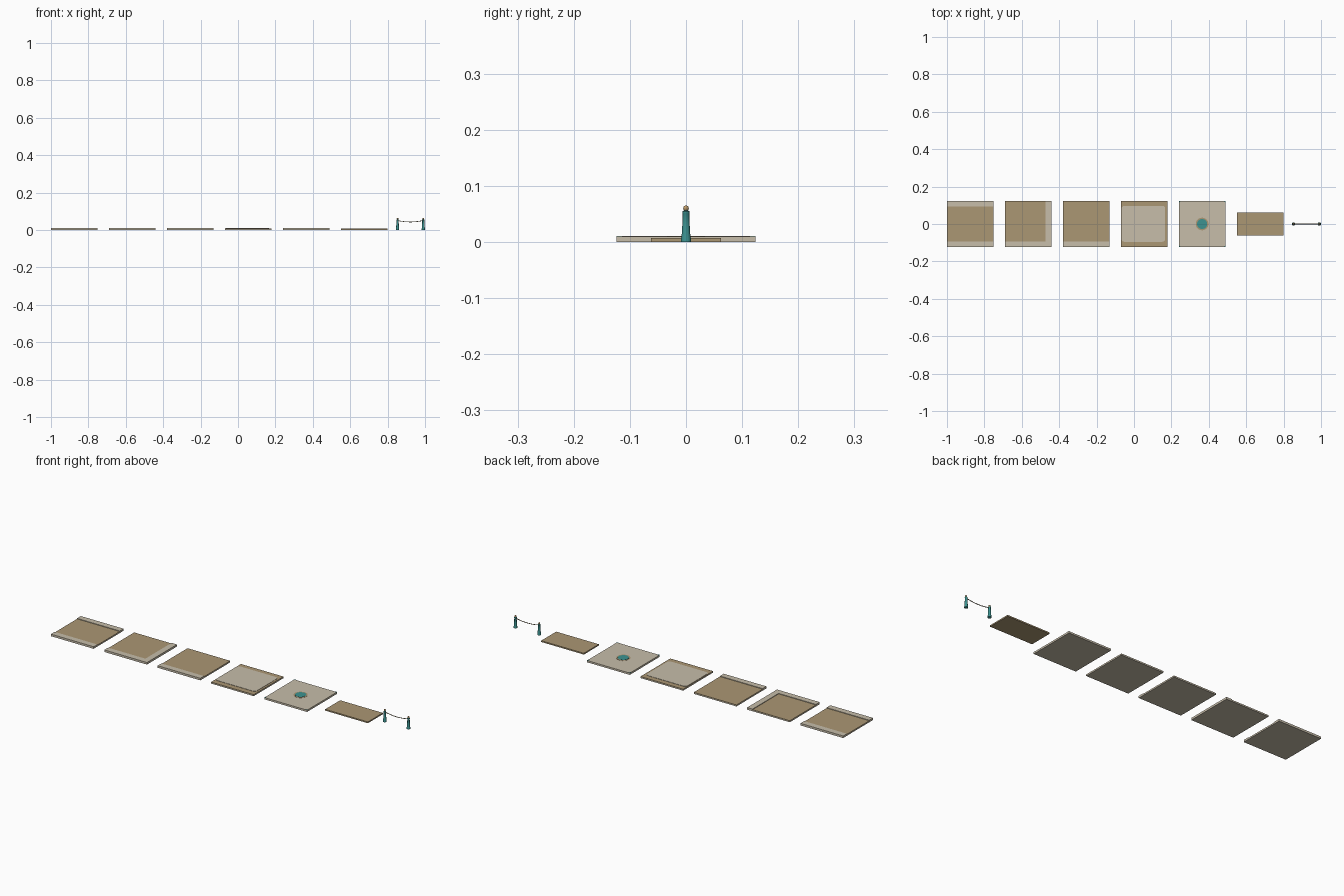
import bpy, bmesh, math

if "Cube" in bpy.data.objects:
    bpy.data.objects.remove(bpy.data.objects["Cube"])


def material(name, r, g, b):
    m = bpy.data.materials.new(name)
    m.diffuse_color = (r, g, b, 1)
    m.use_nodes = True
    m.node_tree.nodes["Principled BSDF"].inputs["Base Color"].default_value = m.diffuse_color
    return m


STONE = material("pale stone", .57, .51, .40)
SAND = material("sand brown", .41, .31, .175)
TEAL = material("teal", .045, .29, .28)
GOLD = material("warm gold", .52, .33, .14)
ROPE = material("rope tan", .42, .35, .22)

HALF = .124      # half a tile
KERB = .031      # kerb width
ROAD_Z = .008    # road surface
TOP_Z = .011     # kerb surface


def finish(name, bm, mat, smooth=False):
    bmesh.ops.recalc_face_normals(bm, faces=bm.faces)
    me = bpy.data.meshes.new(name)
    bm.to_mesh(me)
    bm.free()
    me.materials.append(mat)
    ob = bpy.data.objects.new(name, me)
    bpy.context.collection.objects.link(ob)
    if smooth:
        bpy.context.view_layer.objects.active = ob
        ob.select_set(True)
        bpy.ops.object.shade_smooth_by_angle(angle=math.radians(35))
        ob.select_set(False)
    return ob


def prism(name, points, z0, z1, mat):
    bm = bmesh.new()
    face = bm.faces.new([bm.verts.new((x, y, z0)) for x, y in points])
    ext = bmesh.ops.extrude_face_region(bm, geom=[face], use_keep_orig=True)
    for v in ext["geom"]:
        if isinstance(v, bmesh.types.BMVert):
            v.co.z = z1
    return finish(name, bm, mat)


def box(name, x0, x1, y0, y1, z0, z1, mat):
    return prism(name, [(x0, y0), (x1, y0), (x1, y1), (x0, y1)], z0, z1, mat)


def circle(cx, cy, r, n=24):
    return [(cx + r * math.cos(math.tau * i / n), cy + r * math.sin(math.tau * i / n))
            for i in range(n)]


def rounded(x0, x1, y0, y1, r, n=5):
    pts = []
    for k, (cx, cy) in enumerate([(x1 - r, y1 - r), (x0 + r, y1 - r),
                                  (x0 + r, y0 + r), (x1 - r, y0 + r)]):
        for i in range(n + 1):
            a = math.pi / 2 * (k + i / n)
            pts.append((cx + r * math.cos(a), cy + r * math.sin(a)))
    return pts


def road_tile(name, cx, sides):
    """Stone slab, sand road on top, raised kerbs on the listed sides."""
    x0, x1, y0, y1 = cx - HALF, cx + HALF, -HALF, HALF
    rx1 = x1 - KERB if "right" in sides else x1
    ry0 = y0 + KERB if "front" in sides else y0
    ry1 = y1 - KERB if "back" in sides else y1
    box(name + "_slab", x0, x1, y0, y1, 0, .006, STONE)
    box(name + "_road", x0, rx1, ry0, ry1, .006, ROAD_Z, SAND)
    if "front" in sides:
        box(name + "_front_kerb", x0, x1, y0, ry0, .006, TOP_Z, STONE)
    if "back" in sides:
        box(name + "_back_kerb", x0, x1, ry1, y1, .006, TOP_Z, STONE)
    if "right" in sides:
        box(name + "_right_kerb", rx1, x1, ry0, ry1, .006, TOP_Z, STONE)


# Road tiles
road_tile("straight_tile", -.876, ("front", "back"))
road_tile("corner_tile", -.566, ("front", "right"))
road_tile("junction_tile", -.256, ("front",))

# Crossing tile: sand border round a rounded stone pad
cx = .054
box("crossing_slab", cx - HALF, cx + HALF, -HALF, HALF, 0, .006, STONE)
box("crossing_road", cx - HALF, cx + HALF, -HALF, HALF, .006, ROAD_Z, SAND)
prism("crossing_pad", rounded(cx - .121, cx + .113, -.095, .097, .015), ROAD_Z, .0095, STONE)

# Plaza tile: stone slab, round inlay, corner insets
cx = .364
box("plaza_slab", cx - HALF, cx + HALF, -HALF, HALF, 0, .0095, STONE)
prism("plaza_ring", circle(cx, 0, .034), .0095, .0102, SAND)
prism("plaza_disc", circle(cx, 0, .027), .0102, .011, TEAL)
for sx in (-1, 1):
    for sy in (-1, 1):
        ex, ey = cx + sx * HALF, sy * HALF
        prism("plaza_corner_inset", [(ex, ey), (ex - sx * .01, ey), (ex, ey - sy * .01)],
              .0095, .0105, TEAL)

# Half-width path
box("path_strip", .55, .798, -.062, .062, 0, .007, SAND)


# Posts with ball finials
def lathe(name, cx, profile, mat, n=16):
    bm = bmesh.new()
    rings = [[bm.verts.new((x, y, z)) for x, y in circle(cx, 0, r, n)] for r, z in profile]
    for a, b in zip(rings, rings[1:]):
        for i in range(n):
            j = (i + 1) % n
            bm.faces.new((a[i], a[j], b[j], b[i]))
    bm.faces.new(rings[0])
    bm.faces.new(rings[-1])
    return finish(name, bm, mat, True)


POSTS = (.853, .9908)
for px in POSTS:
    lathe("post", px, [(.0092, 0), (.0088, .006), (.0076, .014), (.0066, .03),
                       (.0058, .05), (.0064, .051), (.0064, .0545), (.004, .056)], TEAL)
    bm = bmesh.new()
    bmesh.ops.create_uvsphere(bm, u_segments=16, v_segments=10, radius=.005)
    bmesh.ops.translate(bm, vec=(px, 0, .06), verts=bm.verts)
    finish("post_ball", bm, GOLD, True)

# Sagging rope between the posts
bm = bmesh.new()
rings = []
for i in range(13):
    t = i / 12
    x = POSTS[0] + .004 + t * (POSTS[1] - POSTS[0] - .008)
    z = .043 + .007 * (2 * t - 1) ** 2
    rings.append([bm.verts.new((x, y, z + w)) for y, w in circle(0, 0, .0018, 8)])
for a, b in zip(rings, rings[1:]):
    for i in range(8):
        j = (i + 1) % 8
        bm.faces.new((a[i], a[j], b[j], b[i]))
bm.faces.new(rings[0])
bm.faces.new(rings[-1])
finish("rope", bm, ROPE, True)
